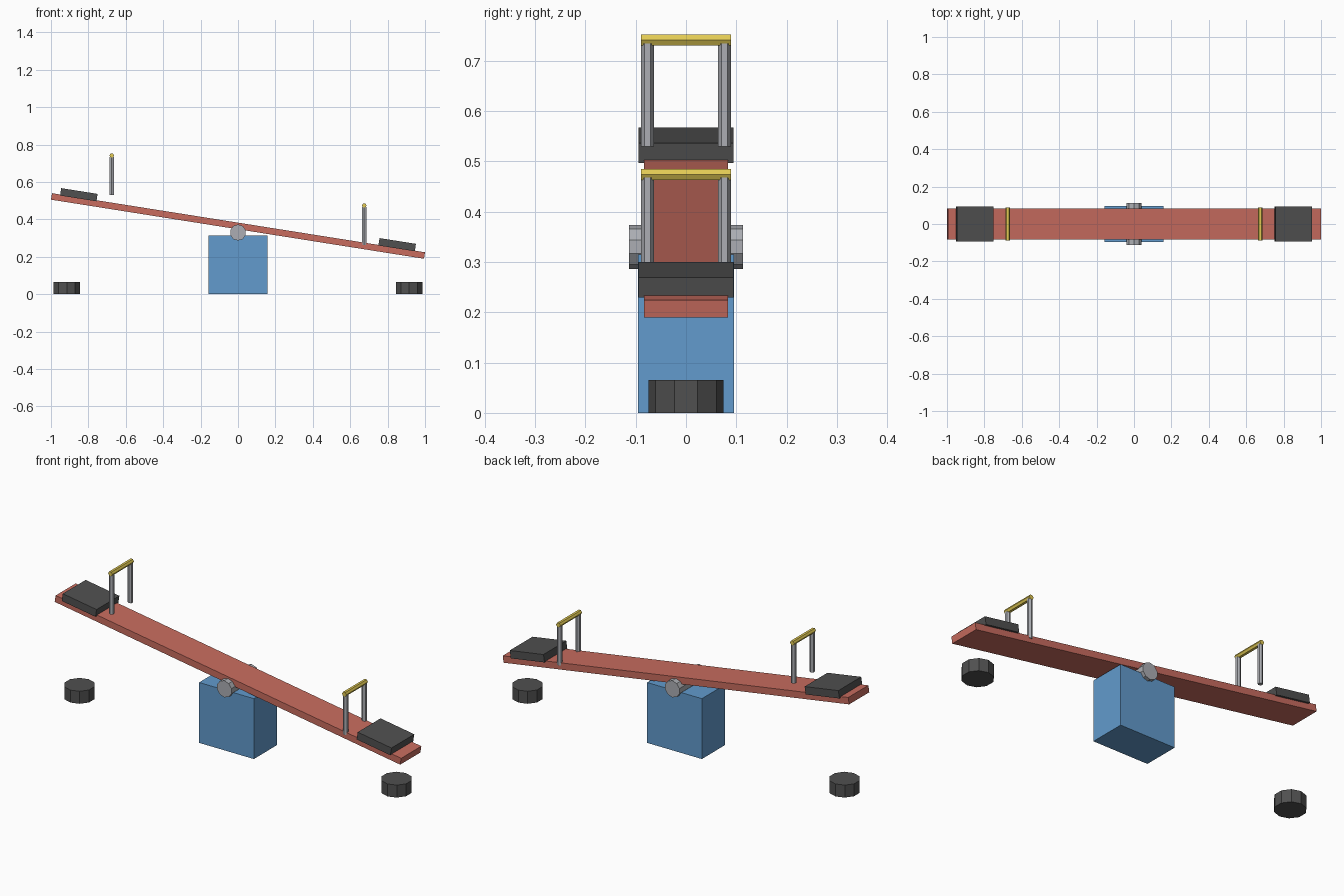
import bpy
from math import radians, sin, cos

cube = bpy.data.objects.get("Cube")
if cube:
    bpy.data.objects.remove(cube, do_unlink=True)


def material(name, r, g, b):
    """Flat material from 0-255 display values, stored as linear."""
    lin = [((c / 255 + 0.055) / 1.055) ** 2.4 for c in (r, g, b)] + [1]
    m = bpy.data.materials.new(name)
    m.use_nodes = True
    m.diffuse_color = lin
    m.node_tree.nodes["Principled BSDF"].inputs["Base Color"].default_value = lin
    return m


red = material("red_paint", 200, 108, 95)
blue = material("blue_paint", 98, 155, 205)
steel = material("steel", 172, 174, 179)
yellow = material("yellow_grip", 226, 202, 84)
rubber = material("dark_rubber", 80, 80, 80)

TILT = radians(9)


def finish(name, mat):
    ob = bpy.context.object
    ob.name = ob.data.name = name
    ob.data.materials.append(mat)
    return ob


def box(name, size, loc, mat, tilt=0):
    bpy.ops.mesh.primitive_cube_add(size=1, location=loc, rotation=(0, tilt, 0))
    ob = bpy.context.object
    for v in ob.data.vertices:
        v.co = [c * s for c, s in zip(v.co, size)]
    return finish(name, mat)


def rod(name, sides, radius, length, loc, mat, rot=(0, 0, 0)):
    bpy.ops.mesh.primitive_cylinder_add(
        vertices=sides, radius=radius, depth=length, location=loc, rotation=rot)
    return finish(name, mat)


# Base block, pivot axle and tilted plank
box("base", (0.316, 0.19, 0.315), (0, 0, 0.1575), blue)
rod("axle", 10, 0.0435, 0.226, (0, 0, 0.33), steel, (radians(90), 0, 0))
box("plank", (2.019, 0.166, 0.035), (0, 0, 0.365), red, TILT)

# Matching fittings at both ends, shifted up or down with the tilt
for side, s in (("left", 1), ("right", -1)):
    shift = -s * 0.1335
    box(f"seat_{side}", (0.197, 0.188, 0.04),
        (s * 0.851, 0, 0.3985 + shift), rubber, TILT)
    for end, e in (("front", -1), ("back", 1)):
        rod(f"handle_post_{side}_{end}", 6, 0.0125, 0.205,
            (s * 0.675, e * 0.0765, 0.4985 + shift), steel)
    rod(f"handle_grip_{side}", 6, 0.0125, 0.178,
        (s * 0.675, 0, 0.6075 + shift), yellow, (radians(90), radians(30), 0))
    # Bumper tyre on the ground
    rod(f"bumper_{side}", 10, 0.075, 0.065, (s * 0.915, 0, 0.0325), rubber)
